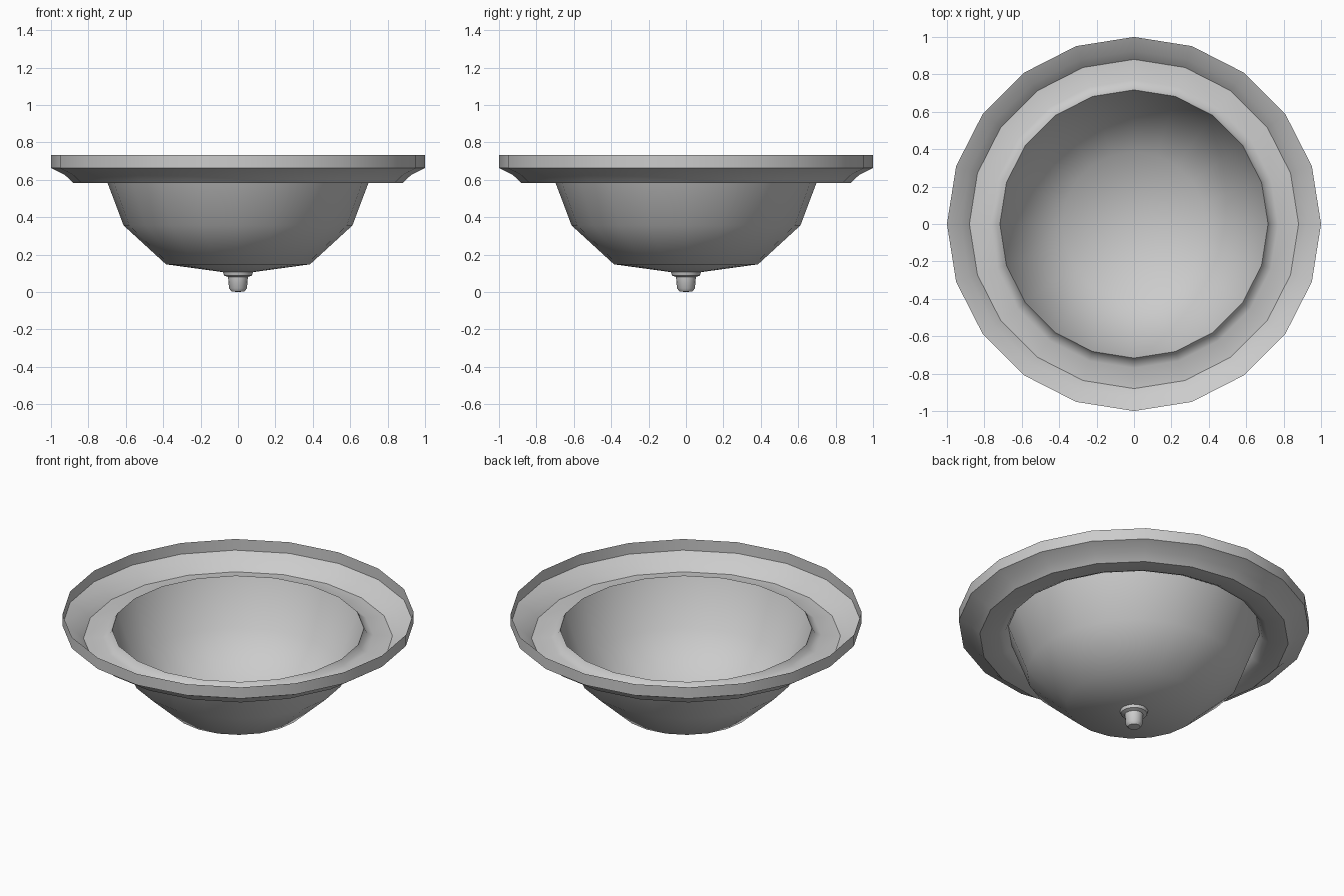
import bpy
import bmesh
import math

cube = bpy.data.objects.get("Cube")
if cube:
    bpy.data.objects.remove(cube)

grey = bpy.data.materials.new("plain_grey")
grey.use_nodes = True
colour = (0.6, 0.6, 0.6, 1)
grey.diffuse_color = colour
grey.node_tree.nodes["Principled BSDF"].inputs["Base Color"].default_value = colour


def lathe(name, profile, sides=20, sharp=40):
    """Turn (radius, height) points about z; a zero radius closes to a point."""
    bm = bmesh.new()
    rings = []
    for r, z in profile:
        if r == 0:
            rings.append([bm.verts.new((0, 0, z))] * sides)
        else:
            angles = [math.tau * i / sides for i in range(sides)]
            rings.append([bm.verts.new((r * math.cos(a), r * math.sin(a), z)) for a in angles])
    for low, high in zip(rings, rings[1:]):
        for i in range(sides):
            j = (i + 1) % sides
            corners = [low[i], low[j], high[j], high[i]]
            bm.faces.new(list(dict.fromkeys(corners)))
    mesh = bpy.data.meshes.new(name)
    bm.to_mesh(mesh)
    bm.free()
    mesh.materials.append(grey)
    obj = bpy.data.objects.new(name, mesh)
    bpy.context.collection.objects.link(obj)
    bpy.ops.object.select_all(action="DESELECT")
    obj.select_set(True)
    bpy.context.view_layer.objects.active = obj
    bpy.ops.object.shade_smooth_by_angle(angle=math.radians(sharp))
    return obj


# Thin bowl, closed at the bottom and open at the top
lathe("bowl", [(0, 0.095), (0.385, 0.148), (0.612, 0.356), (0.717, 0.635)])

# Thin flared rim: raised inner lip, flat ledge, cove and upright outer band
lathe("rim", [(0.717, 0.635), (0.735, 0.605), (0.77, 0.588), (0.88, 0.583),
              (0.925, 0.625), (1, 0.663), (1, 0.733)])

# Small knob under the bowl, with a flange
lathe("finial", [(0, 0), (0.035, 0.003), (0.048, 0.02), (0.053, 0.08),
                 (0.075, 0.088), (0.08, 0.106)], sides=16)
